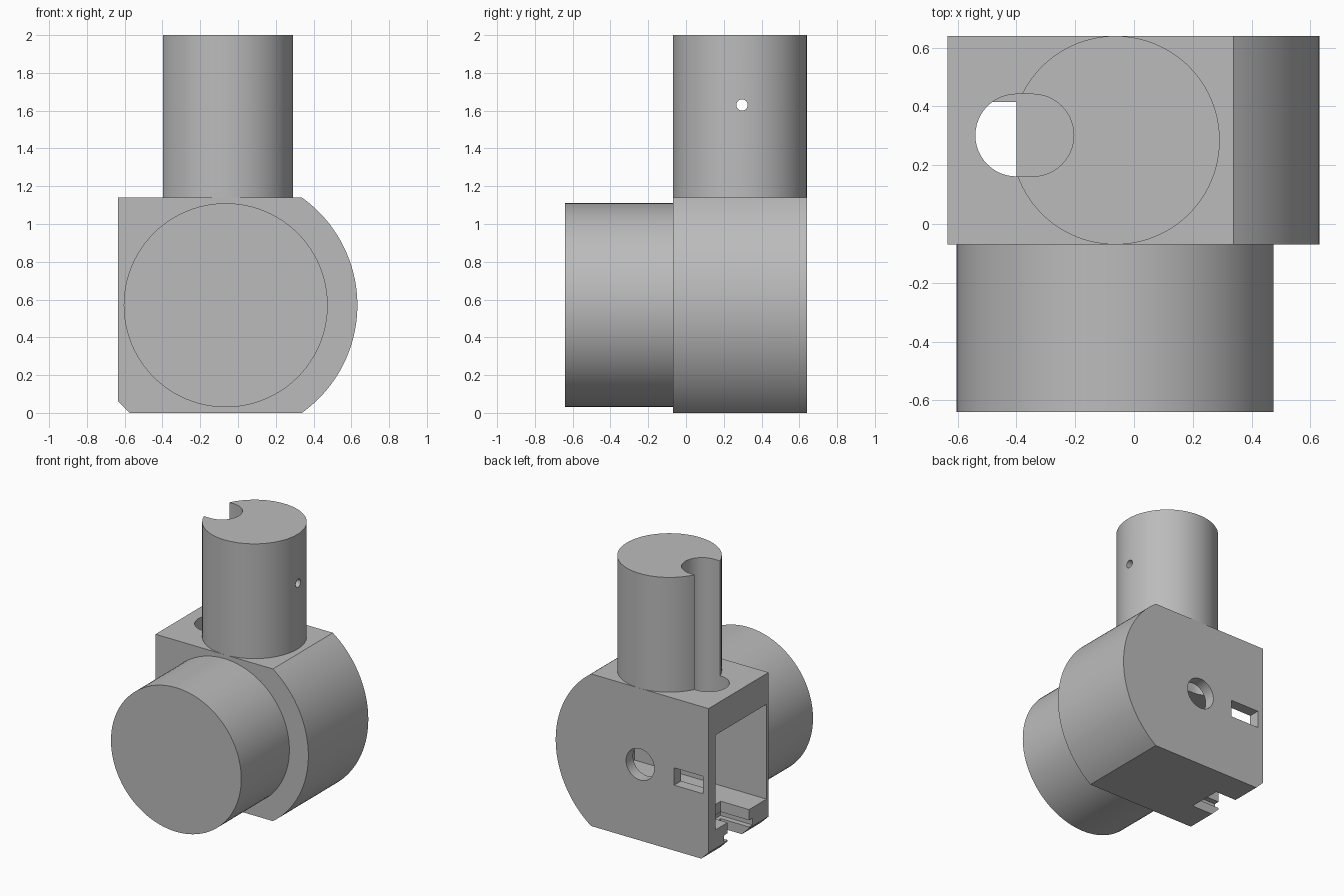
import bpy, bmesh, math
from mathutils import Matrix, Vector

if "Cube" in bpy.data.objects:
    bpy.data.objects.remove(bpy.data.objects["Cube"])

grey = bpy.data.materials.new("plain_grey")
grey.diffuse_color = (0.5, 0.5, 0.5, 1)
grey.use_nodes = True
grey.node_tree.nodes["Principled BSDF"].inputs["Base Color"].default_value = grey.diffuse_color


def prism(name, pts, axis, lo, hi):
    """Extrude a 2D outline: axis 'Y' uses (x, z), axis 'Z' uses (x, y)."""
    bm = bmesh.new()
    place = (lambda p, d: (p[0], d, p[1])) if axis == 'Y' else (lambda p, d: (p[0], p[1], d))
    face = bm.faces.new([bm.verts.new(place(p, lo)) for p in pts])
    ext = bmesh.ops.extrude_face_region(bm, geom=[face])
    step = Vector(place((0, 0), hi - lo))
    bmesh.ops.translate(bm, vec=step, verts=[v for v in ext["geom"] if isinstance(v, bmesh.types.BMVert)])
    bmesh.ops.recalc_face_normals(bm, faces=bm.faces)
    me = bpy.data.meshes.new(name)
    bm.to_mesh(me)
    bm.free()
    me.materials.append(grey)
    ob = bpy.data.objects.new(name, me)
    bpy.context.collection.objects.link(ob)
    return ob


def arc(cx, cy, r, a0, a1, n):
    return [(cx + r * math.cos(a0 + (a1 - a0) * i / n),
             cy + r * math.sin(a0 + (a1 - a0) * i / n)) for i in range(n + 1)]


def circle(cx, cy, r, n=96):
    return arc(cx, cy, r, 0, 2 * math.pi, n)[:-1]


def box(name, x0, x1, y0, y1, z0, z1):
    return prism(name, [(x0, y0), (x1, y0), (x1, y1), (x0, y1)], 'Z', z0, z1)


def cut(target, cutters):
    for c in cutters:
        m = target.modifiers.new("cut", 'BOOLEAN')
        m.operation, m.solver, m.object = 'DIFFERENCE', 'EXACT', c
        bpy.context.view_layer.objects.active = target
        bpy.ops.object.modifier_apply(modifier=m.name)


# housing: block with one round side and a small lower chamfer
half = math.asin(0.57 / 0.7)
housing = prism("housing", arc(-0.068, 0.57, 0.7, -half, half, 48)
                + [(-0.635, 1.14), (-0.635, 0.06), (-0.575, 0.0)], 'Y', -0.07, 0.64)

# front drum and upright post
drum = prism("front_drum", circle(-0.065, 0.57, 0.54), 'Y', -0.64, -0.07)
post = prism("upright_post", circle(-0.063, 0.285, 0.355), 'Z', 1.14, 2.0)

# cable channel through post and housing roof
channel = prism("channel_cutter", arc(-0.345, 0.302, 0.14, -math.pi / 2, math.pi / 2, 24)
                + arc(-0.4, 0.302, 0.14, math.pi / 2, 1.5 * math.pi, 24), 'Z', 0.8, 2.2)

# cavity, floor notch, groove, strap slot and bolt hole
cavity = box("cavity_cutter", -0.8, 0.46, -0.046, 0.557, 0.2, 0.91)
notch = box("notch_cutter", -0.8, -0.4, 0.16, 0.415, -0.1, 0.3)
groove = box("groove_cutter", -0.8, -0.37, 0.12, 0.455, 0.07, 0.12)
strap = box("strap_cutter", -0.59, -0.35, 0.5, 0.8, 0.49, 0.62)
bolt = prism("bolt_cutter", circle(-0.068, 0.57, 0.117, 48), 'Y', 0.5, 0.8)

# pin hole in the side of the post
pin = prism("pin_cutter", circle(0, 0, 0.03, 24), 'Z', 0, 0.7)
pin.data.transform(Matrix.Translation((-0.25, 0.297, 1.63)) @ Matrix.Rotation(math.pi / 2, 4, 'Y'))

cut(housing, [cavity, channel, notch, groove, strap, bolt])
cut(post, [channel, pin])
for c in (channel, cavity, notch, groove, strap, bolt, pin):
    bpy.data.objects.remove(c, do_unlink=True)

# smooth round walls, sharp edges
for ob in (housing, drum, post):
    bpy.ops.object.select_all(action='DESELECT')
    ob.select_set(True)
    bpy.context.view_layer.objects.active = ob
    bpy.ops.object.shade_smooth_by_angle(angle=math.radians(30))
